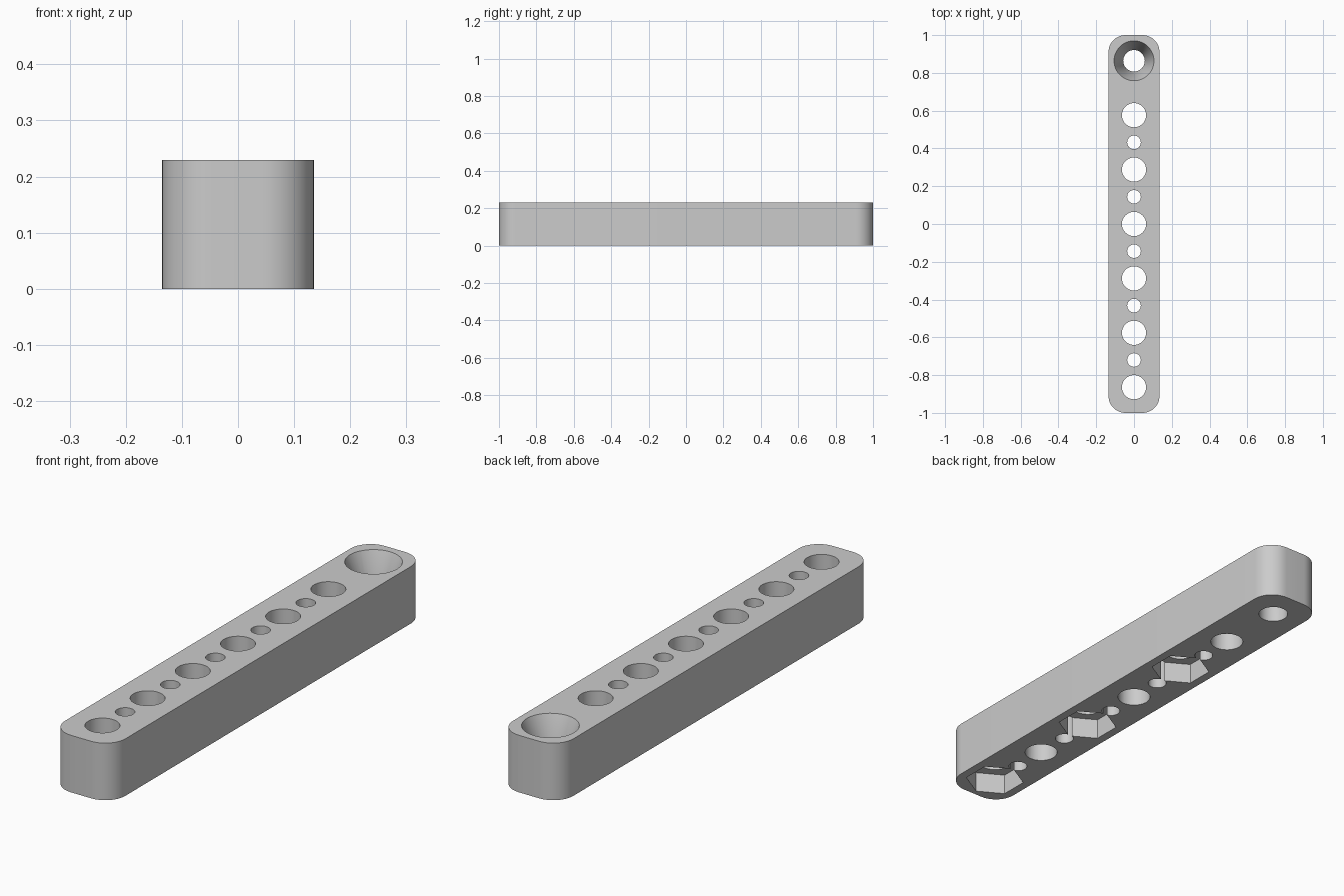
import bpy, bmesh, math
from mathutils import Matrix, Vector

cube = bpy.data.objects.get("Cube")
if cube:
    bpy.data.objects.remove(cube, do_unlink=True)

HALF_W, HEIGHT, CORNER = 0.135, 0.23, 0.09
PITCH = 0.288

grey = bpy.data.materials.new("plain grey")
grey.use_nodes = True
colour = (0.6, 0.6, 0.6, 1)
grey.diffuse_color = colour
grey.node_tree.nodes["Principled BSDF"].inputs["Base Color"].default_value = colour


def add_object(name, bm):
    bmesh.ops.recalc_face_normals(bm, faces=bm.faces)
    mesh = bpy.data.meshes.new(name)
    bm.to_mesh(mesh)
    bm.free()
    mesh.materials.append(grey)
    obj = bpy.data.objects.new(name, mesh)
    bpy.context.collection.objects.link(obj)
    return obj


def add_prism(bm, y, low, high, r_low, r_high, sides=48, turn=0.0):
    spot = Matrix.Translation((0, y, (low + high) / 2)) @ Matrix.Rotation(turn, 4, "Z")
    bmesh.ops.create_cone(bm, cap_ends=True, segments=sides, radius1=r_low,
                          radius2=r_high, depth=high - low, matrix=spot)


# Bar body: rounded rectangle pulled up
bm = bmesh.new()
outline = []
for sx, sy, start in ((1, 1, 0), (-1, 1, 90), (-1, -1, 180), (1, -1, 270)):
    for step in range(13):
        a = math.radians(start + step * 7.5)
        outline.append(bm.verts.new((sx * (HALF_W - CORNER) + CORNER * math.cos(a),
                                     sy * (1 - CORNER) + CORNER * math.sin(a), 0)))
base = bm.faces.new(outline)
top = bmesh.ops.extrude_face_region(bm, geom=[base])["geom"]
bmesh.ops.translate(bm, vec=Vector((0, 0, HEIGHT)),
                    verts=[v for v in top if isinstance(v, bmesh.types.BMVert)])
bar = add_object("perforated_bar", bm)

# Through holes: large ones on the pitch, small ones half way between
holes = bmesh.new()
for i in range(-3, 3):
    add_prism(holes, i * PITCH, -0.1, HEIGHT + 0.1, 0.064, 0.064)
    if i < 2:
        add_prism(holes, (i + 0.5) * PITCH, -0.1, HEIGHT + 0.1, 0.036, 0.036, 32)
add_prism(holes, 3 * PITCH, -0.1, HEIGHT + 0.1, 0.057, 0.057)

# Countersink at the back end, hex nut pockets underneath
sinks = bmesh.new()
add_prism(sinks, 3 * PITCH, 0.1, HEIGHT + 0.001, 0.057, 0.106)
for i in (-3, -1, 1):
    add_prism(sinks, i * PITCH, -0.1, 0.085, 0.115, 0.115, 6, 0.0)

for name, bm in (("hole_cutter", holes), ("recess_cutter", sinks)):
    cutter = add_object(name, bm)
    cutter.hide_render = True
    cutter.hide_viewport = True
    cut = bar.modifiers.new(name, "BOOLEAN")
    cut.operation = "DIFFERENCE"
    cut.solver = "EXACT"
    cut.object = cutter

# Bake the cuts, then drop the cutters and shade smooth
bpy.context.view_layer.update()
mesh = bpy.data.meshes.new_from_object(bar.evaluated_get(bpy.context.evaluated_depsgraph_get()))
bar.modifiers.clear()
bar.data = mesh
for name in ("hole_cutter", "recess_cutter"):
    bpy.data.objects.remove(bpy.data.objects[name], do_unlink=True)
bpy.ops.object.select_all(action="DESELECT")
bar.select_set(True)
bpy.context.view_layer.objects.active = bar
bpy.ops.object.shade_smooth_by_angle(angle=math.radians(30))
